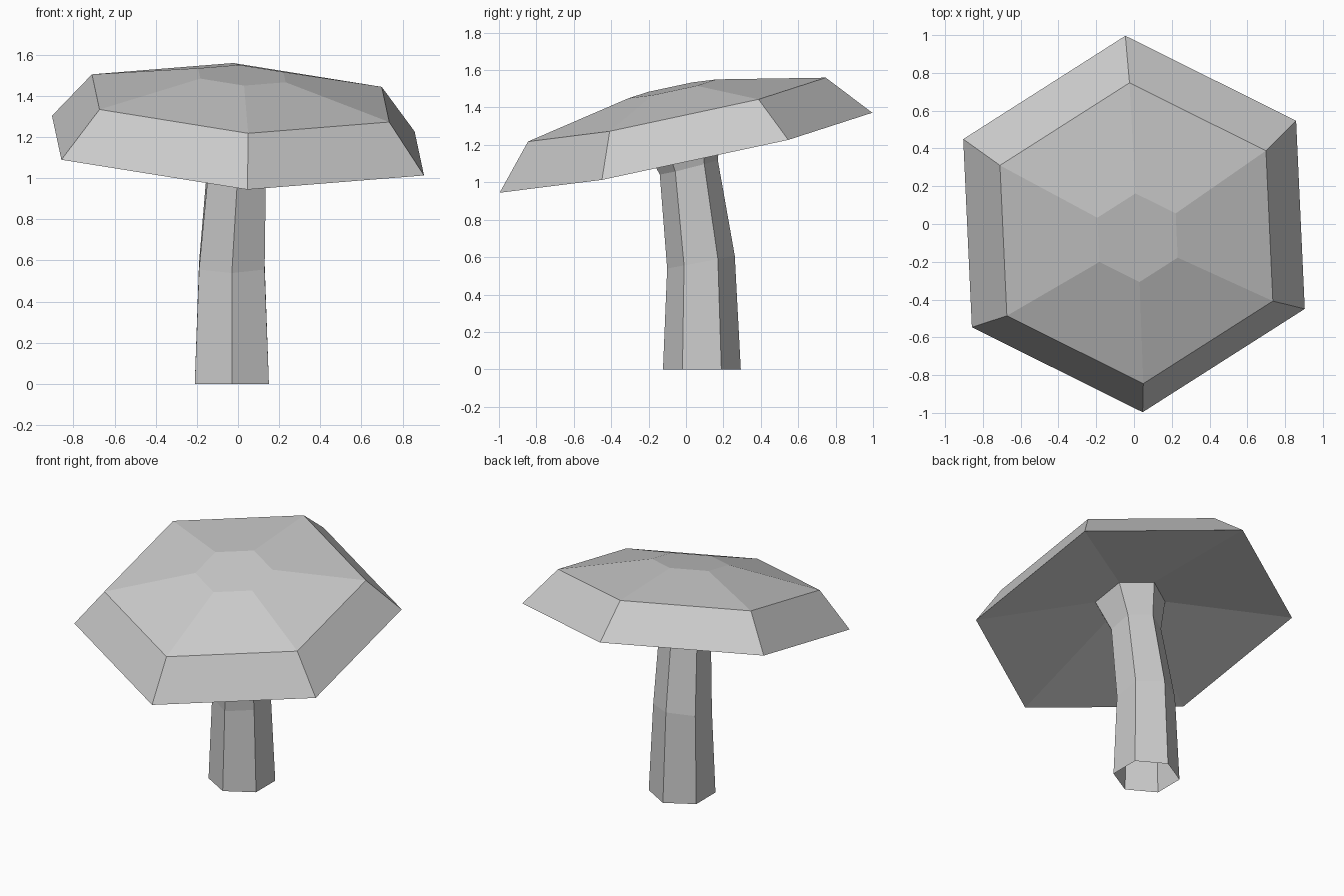
import bpy
from math import cos, sin, radians
from mathutils import Vector

cube = bpy.data.objects.get("Cube")
if cube:
    bpy.data.objects.remove(cube, do_unlink=True)

SIDES = 6
UP = Vector((0, 0, 1))

# One plain grey material
grey = bpy.data.materials.new("plain_grey")
grey.use_nodes = True
colour = (0.6, 0.6, 0.6, 1)
grey.diffuse_color = colour
grey.node_tree.nodes["Principled BSDF"].inputs["Base Color"].default_value = colour


def ring(centre, radius, normal, turn=0):
    """Corners of a hexagon lying square to the given normal."""
    tilt = UP.rotation_difference(normal)
    corners = []
    for i in range(SIDES):
        a = radians(90 + turn + 360 * i / SIDES)
        corners.append(centre + tilt @ Vector((radius * cos(a), radius * sin(a), 0)))
    return corners


def skin(name, rings, close_last=False):
    """Join consecutive rings with flat quads, from the bottom outward and up."""
    verts = [v for loop in rings for v in loop]
    faces = []
    for r in range(len(rings) - 1):
        low, high = r * SIDES, (r + 1) * SIDES
        for i in range(SIDES):
            j = (i + 1) % SIDES
            faces.append((low + i, low + j, high + j, high + i))
    if close_last:
        faces.append(tuple(range(len(verts) - SIDES, len(verts))))
    mesh = bpy.data.meshes.new(name)
    mesh.from_pydata(verts, [], faces)
    mesh.materials.append(grey)
    obj = bpy.data.objects.new(name, mesh)
    bpy.context.collection.objects.link(obj)
    return obj


# Cap: a faceted dome on a tilted axis, with a shallow hollow underneath
cap_axis = Vector((0.055, -0.212, 1)).normalized()
cap_base = Vector((0, 0, 1.158))
cap_profile = [(0.225, 0.135), (1.02, 0), (0.815, 0.236), (0.24, 0.35)]
cap_rings = [ring(cap_base + cap_axis * h, r, cap_axis, 2.9) for r, h in cap_profile]
skin("mushroom_cap", cap_rings, close_last=True)

# Stem: a bent tapering hexagonal tube, open at the foot, flaring into the cap
stem_rings = [
    ring(Vector((-0.03, 0.085, 0)), 0.208, UP),
    ring(Vector((-0.03, 0.08, 0.573)), 0.184, Vector((0, -0.19, 1))),
    ring(Vector((-0.005, 0.015, 1.08)), 0.16, Vector((0.03, -0.25, 1)), 2),
    cap_rings[0],
]
skin("mushroom_stem", stem_rings)
